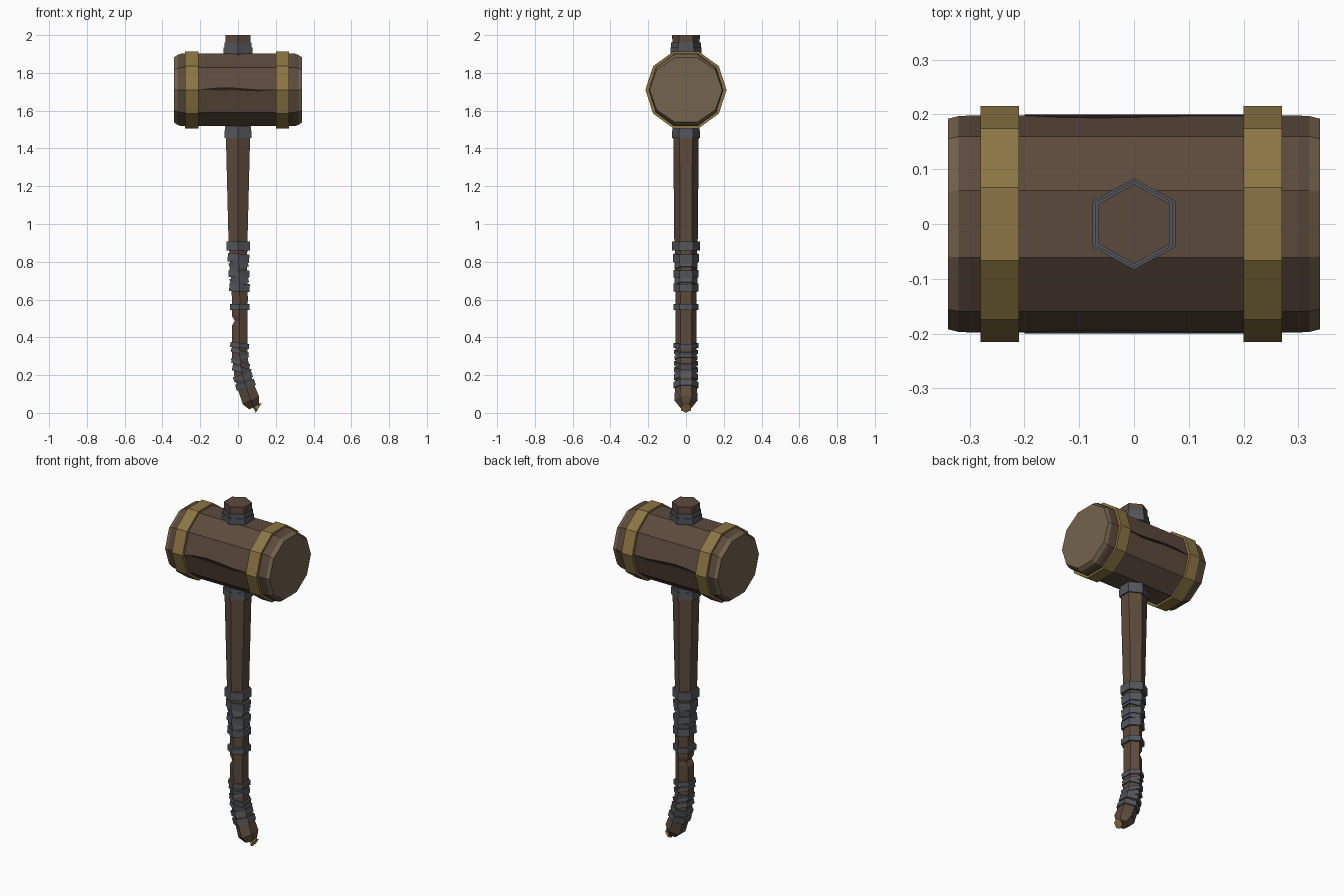
import bpy, bmesh, math
from mathutils import Vector

if "Cube" in bpy.data.objects:
    bpy.data.objects.remove(bpy.data.objects["Cube"])


def material(name, r, g, b):
    m = bpy.data.materials.new(name)
    lin = [((c / 255 + 0.055) / 1.055) ** 2.4 for c in (r, g, b)]
    m.diffuse_color = (*lin, 1)
    m.use_nodes = True
    m.node_tree.nodes["Principled BSDF"].inputs["Base Color"].default_value = m.diffuse_color
    return m


WOOD = material("dark wood", 92, 74, 61)
TAN = material("cut wood", 116, 99, 77)
BRASS = material("aged brass", 139, 117, 67)
GREY = material("grey binding", 84, 86, 92)
DARK = material("crack shadow", 34, 27, 23)


def loft(name, rings, mats, rule=None, edit=None):
    """Skin a list of equal-length closed rings and cap both ends."""
    bm = bmesh.new()
    rows = [[bm.verts.new(p) for p in ring] for ring in rings]
    n = len(rows[0])
    for a, b in zip(rows, rows[1:]):
        for i in range(n):
            j = (i + 1) % n
            bm.faces.new((a[i], a[j], b[j], b[i]))
    bm.faces.new(rows[0][::-1])
    bm.faces.new(rows[-1])
    if edit:
        edit(bm)
    bmesh.ops.recalc_face_normals(bm, faces=bm.faces)
    if rule:
        for f in bm.faces:
            f.material_index = rule(f.calc_center_median())
    me = bpy.data.meshes.new(name)
    bm.to_mesh(me)
    bm.free()
    for m in mats:
        me.materials.append(m)
    ob = bpy.data.objects.new(name, me)
    bpy.context.collection.objects.link(ob)
    return ob


# ---- Mallet head: ten-sided drum along x
HEAD_Z = 1.71


def decagon(x, ry, rz):
    return [(x, ry * math.cos(math.radians(36 * i)), HEAD_Z + rz * math.sin(math.radians(36 * i)))
            for i in range(10)]


half = [(0.30, 0.198, 0.202), (0.32, 0.197, 0.195), (0.34, 0.192, 0.180)]
profile = [(-x, a, b) for x, a, b in reversed(half)] + half
loft("mallet_head", [decagon(*p) for p in profile], [WOOD, TAN],
     rule=lambda c: 1 if abs(c.x) > 0.322 else 0)

# Brass hoops
for side, x0 in (("left", -0.28), ("right", 0.20)):
    loft("hoop_" + side, [decagon(x0, 0.215, 0.214), decagon(x0 + 0.07, 0.215, 0.214)], [BRASS])

# Cracks along the front and back ridges
CRACK = [(-0.20, 0.0, 0.001), (-0.14, 0.005, 0.005), (-0.06, 0.008, 0.006),
         (0.02, 0.002, 0.007), (0.11, -0.003, 0.005), (0.20, 0.001, 0.001)]
for name, s in (("front", -1), ("back", 1)):
    loft("crack_" + name, [[(x, s * y, HEAD_Z + dz + k * w) for y, k in
                            ((0.2, -1), (0.2, 1), (0.191, 1), (0.191, -1))]
                           for x, dz, w in CRACK], [DARK])

# ---- Handle: six-sided shaft; z, centre x, half width x, half width y, tilt
SPINE = [(2.00, 0, .065, .073, 0), (1.50, 0, .065, .068, 0), (0.90, 0, .050, .062, 0),
         (0.80, .003, .045, .056, 2), (0.60, .010, .042, .056, 1), (0.515, .008, .041, .056, 0),
         (0.487, .008, .041, .056, 0), (0.46, .008, .041, .056, 0), (0.30, .009, .041, .056, 3),
         (0.20, .023, .043, .056, 14), (0.13, .045, .045, .058, 24),
         (0.067, .068, .048, .062, 27), (0.032, .085, .029, .034, 27)]


def hexagon(z, cx, hx, hy, tilt):
    t = math.radians(tilt)
    pts = []
    for i in range(6):
        a = math.radians(60 * i)
        u, v = hx * math.sin(a) / math.sin(math.radians(60)), hy * math.cos(a)
        pts.append((cx + u * math.cos(t), v, z + u * math.sin(t)))
    return pts


def chip(bm):
    for v in bm.verts:
        if abs(v.co.z - 0.487) < 0.01 and v.co.x < -0.01:
            v.co.x += 0.016


loft("handle", [hexagon(*s) for s in SPINE], [WOOD], edit=chip)


def section(z):
    """Handle section interpolated at height z."""
    for a, b in zip(SPINE, SPINE[1:]):
        if a[0] >= z >= b[0]:
            k = (a[0] - z) / (a[0] - b[0])
            return [p + (q - p) * k for p, q in zip(a, b)]


def band(name, z, height, grow, extra_tilt=0.0):
    """Binding ring wrapped around the handle, optionally slanted."""
    _, cx, hx, hy, tilt = section(z)
    tilt += extra_tilt
    t = math.radians(tilt)
    rings = []
    for s in (0.5, -0.5):
        d = s * height
        rings.append(hexagon(z + d * math.cos(t), cx - d * math.sin(t), hx + grow, hy + grow, tilt))
    loft(name, rings, [GREY])


# Collars above and below the head
band("top_collar", 1.917, 0.036, 0.011)
band("top_collar_rim", 1.947, 0.026, 0.006)
band("neck_collar", 1.474, 0.040, 0.007)
band("neck_collar_rim", 1.503, 0.024, 0.003)

# Grip bindings: height, thickness, growth, slant
WRAPS = [(0.883, .048, .013, 0), (0.82, .044, .011, -6), (0.783, .044, .005, 14), (0.737, .040, .011, -5),
         (0.70, .040, .005, 12), (0.663, .042, .011, -4), (0.56, .032, .011, 0),
         (0.357, .026, .009, -8), (0.322, .020, .007, -18), (0.292, .018, .006, 12), (0.262, .020, .008, -22),
         (0.228, .026, .008, -22), (0.19, .030, .008, 2), (0.148, .034, .008, -4)]
for i, w in enumerate(WRAPS):
    band("grip_wrap_%d" % (i + 1), *w)

# Brass stud at the butt of the handle, flaring outward
axis = Vector((0.86, 0, -0.51))
across = Vector((0.51, 0, 0.86))
side = Vector((0, 1, 0))


def stud_ring(d, r):
    c = Vector((0.062, 0, 0.054)) + axis * d
    return [c + across * (r * math.cos(math.radians(60 * i))) + side * (r * math.sin(math.radians(60 * i)))
            for i in range(6)]


loft("butt_stud", [stud_ring(0.012, 0.006), stud_ring(0.045, 0.022), stud_ring(0.055, 0.030)], [BRASS])
